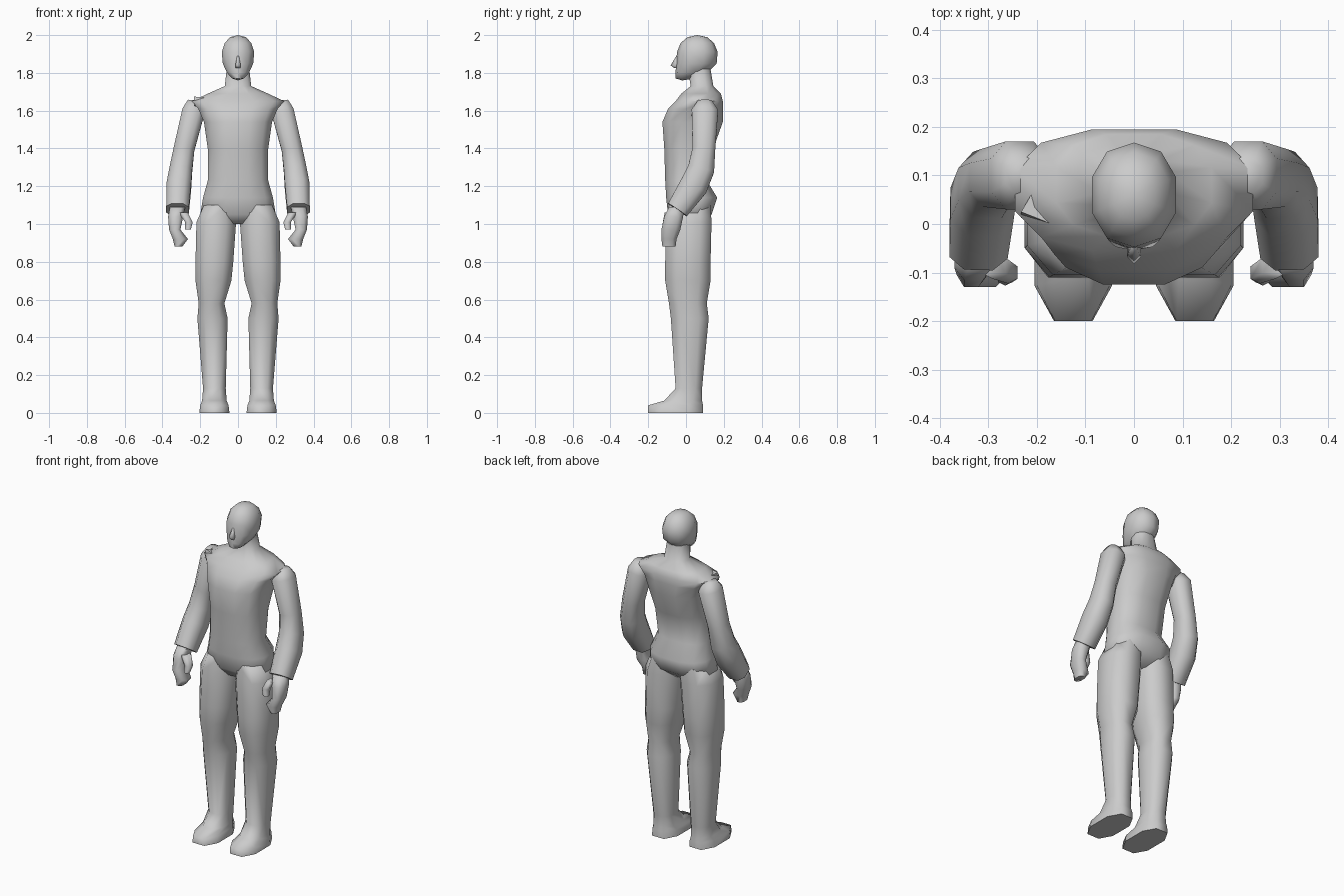
import bpy, bmesh, math
from mathutils import Vector

old = bpy.data.objects.get("Cube")
if old:
    bpy.data.objects.remove(old, do_unlink=True)

grey = bpy.data.materials.new("plain grey")
grey.use_nodes = True
tone = (0.6, 0.6, 0.6, 1)
grey.diffuse_color = tone
grey.node_tree.nodes["Principled BSDF"].inputs["Base Color"].default_value = tone


def finish(name, bm):
    """Turn a bmesh into a smooth shaded object."""
    bmesh.ops.recalc_face_normals(bm, faces=bm.faces)
    mesh = bpy.data.meshes.new(name)
    bm.to_mesh(mesh)
    bm.free()
    mesh.materials.append(grey)
    ob = bpy.data.objects.new(name, mesh)
    bpy.context.collection.objects.link(ob)
    bpy.ops.object.select_all(action="DESELECT")
    ob.select_set(True)
    bpy.context.view_layer.objects.active = ob
    bpy.ops.object.shade_smooth_by_angle(angle=math.radians(70))


def rounded(value, power=0.8):
    """Push a cosine or sine outward for a slightly boxy outline."""
    return math.copysign(abs(value) ** power, value)


def skin(name, path, sides=8, side=1, follow=False):
    """Skin stations of (x, y, z, half width, optional half depth) along a path.
    With follow, each outline stands square to the path instead of level."""
    bm = bmesh.new()
    centres = [Vector(station[:3]) for station in path]
    last = len(path) - 1
    edge = rounded(math.cos(math.pi / sides))
    loops = []
    for k, (centre, station) in enumerate(zip(centres, path)):
        width, depth = station[3], station[-1]
        along = Vector((0, 0, 1))
        if follow:
            along = (centres[min(k + 1, last)] - centres[max(k - 1, 0)]).normalized()
        across = Vector((1, 0, 0))
        across = (across - along * across.dot(along)).normalized()
        outward = along.cross(across)
        loop = []
        for i in range(sides):
            angle = math.tau * (i + 0.5) / sides
            point = centre + across * width * rounded(math.cos(angle)) / edge
            point += outward * depth * rounded(math.sin(angle)) / edge
            point.x *= side
            loop.append(bm.verts.new(point))
        loops.append(loop)
    for low, high in zip(loops, loops[1:]):
        for i in range(sides):
            j = (i + 1) % sides
            bm.faces.new((low[i], low[j], high[j], high[i]))
    bm.faces.new(loops[0])
    bm.faces.new(loops[-1])
    finish(name, bm)


def head(name):
    """Square off a coarse ball and draw its underside forward into a jaw."""
    bm = bmesh.new()
    bmesh.ops.create_uvsphere(bm, u_segments=10, v_segments=7, radius=1)
    for vert in bm.verts:
        x, y, z = [rounded(value, 0.9) for value in vert.co]
        drop = max(0, -z)
        face_y = 0.06 + 0.11 * y - 0.08 * drop ** 2
        vert.co = (0.092 * x * (1 - drop / 4), max(face_y, -0.055), 1.88 + 0.12 * z)
    finish(name, bm)


# Trunk from crotch over hips, waist, chest and sloping shoulders into the neck
skin("torso", [
    (0, 0.01, 1, 0.07, 0.07),
    (0, 0.02, 1.05, 0.2, 0.115),
    (0, 0.03, 1.14, 0.185, 0.135),
    (0, 0, 1.23, 0.16, 0.11),
    (0, 0.015, 1.4, 0.16, 0.13),
    (0, 0.035, 1.54, 0.18, 0.16),
    (0, 0.05, 1.61, 0.21, 0.145),
    (0, 0.07, 1.65, 0.245, 0.125),
    (0, 0.08, 1.69, 0.16, 0.105),
    (0, 0.085, 1.73, 0.07, 0.06),
    (0, 0.07, 1.82, 0.06),
], sides=12)

head("head")
skin("nose", [(0, -0.04, 1.89, 0.005, 0.01), (0, -0.05, 1.84, 0.014, 0.028),
              (0, -0.045, 1.825, 0.012, 0.015)], sides=6)

for side, label in ((1, "left"), (-1, "right")):
    # Thigh, knee, calf, ankle and foot in one skin
    skin(label + "_leg", [
        (0.1, 0.02, 1.1, 0.08, 0.11),
        (0.115, 0.015, 1.01, 0.105, 0.12),
        (0.125, 0.01, 0.8, 0.1, 0.12),
        (0.13, 0.01, 0.7, 0.095, 0.12),
        (0.14, 0.01, 0.58, 0.068, 0.1),
        (0.135, 0.02, 0.5, 0.08, 0.1),
        (0.125, 0.015, 0.13, 0.06, 0.07),
        (0.125, -0.015, 0.065, 0.065, 0.1),
        (0.125, -0.055, 0.04, 0.075, 0.145),
        (0.125, -0.055, 0, 0.08, 0.145),
    ], side=side)

    # Shoulder, upper arm and forearm, bent forward at the elbow
    skin(label + "_arm", [
        (0.23, 0.1, 1.655, 0.035),
        (0.235, 0.1, 1.6, 0.06, 0.07),
        (0.285, 0.095, 1.4, 0.055, 0.06),
        (0.302, 0.08, 1.29, 0.06, 0.07),
        (0.313, 0.04, 1.2, 0.065, 0.075),
        (0.32, -0.045, 1.075, 0.06),
    ], side=side, follow=True)

    # Hand with the fingers curled inward, and a thumb
    skin(label + "_hand", [
        (0.32, -0.05, 1.09, 0.04),
        (0.33, -0.065, 1.04, 0.04, 0.05),
        (0.335, -0.08, 0.97, 0.03, 0.05),
        (0.305, -0.09, 0.92, 0.04),
        (0.315, -0.09, 0.88, 0.02, 0.035),
    ], side=side)
    skin(label + "_thumb", [
        (0.29, -0.085, 1.06, 0.025),
        (0.26, -0.1, 1.01, 0.02),
        (0.265, -0.11, 0.97, 0.015),
    ], sides=6, side=side)

# Small pointed fold on top of the right shoulder
skin("right_shoulder_fold", [
    (0.22, 0.04, 1.645, 0.025),
    (0.11, -0.02, 1.66, 0.004),
], sides=4, side=-1, follow=True)
